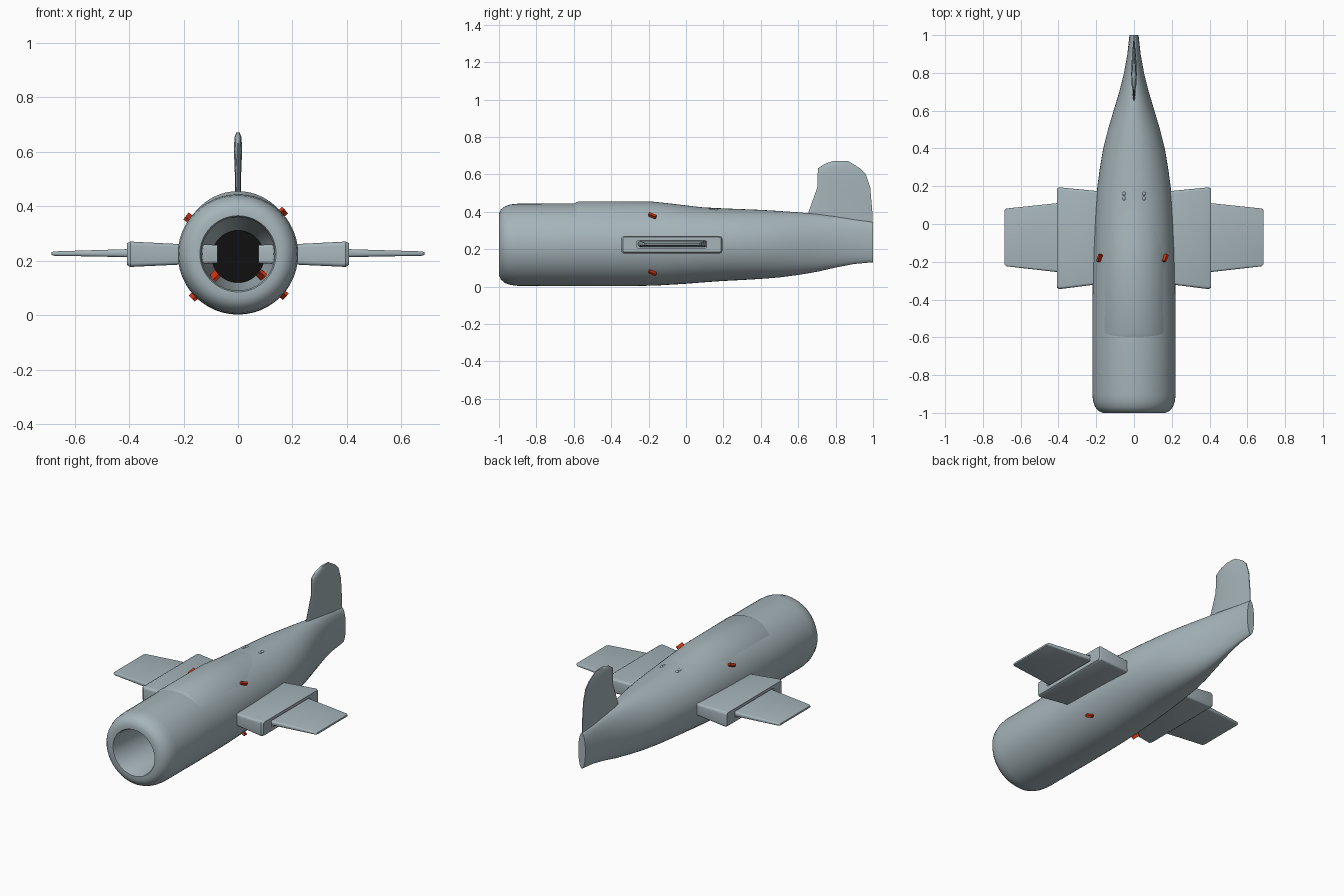
import bpy, bmesh, math
from mathutils import Matrix, Vector

if "Cube" in bpy.data.objects:
    bpy.data.objects.remove(bpy.data.objects["Cube"])


def material(name, rgb):
    m = bpy.data.materials.new(name)
    m.diffuse_color = (*rgb, 1)
    m.use_nodes = True
    m.node_tree.nodes["Principled BSDF"].inputs["Base Color"].default_value = m.diffuse_color
    return m


paint = material("blue_grey", (0.38, 0.46, 0.49))
black = material("black", (0.005, 0.005, 0.005))
red = material("red", (0.65, 0.035, 0.005))


def make(name, rings, cap_start=True, cap_end=True, angle=35, color=paint):
    """Skin a list of equal-length vertex rings into one object."""
    bm = bmesh.new()
    vs = [[bm.verts.new(p) for p in r] for r in rings]
    n = len(vs[0])
    for a, b in zip(vs, vs[1:]):
        for i in range(n):
            j = (i + 1) % n
            bm.faces.new((a[i], a[j], b[j], b[i]))
    if cap_start:
        bm.faces.new(vs[0])
    if cap_end:
        bm.faces.new(vs[-1])
    bmesh.ops.recalc_face_normals(bm, faces=bm.faces)
    me = bpy.data.meshes.new(name)
    bm.to_mesh(me)
    bm.free()
    ob = bpy.data.objects.new(name, me)
    bpy.context.collection.objects.link(ob)
    bpy.ops.object.select_all(action='DESELECT')
    ob.select_set(True)
    bpy.context.view_layer.objects.active = ob
    bpy.ops.object.shade_smooth_by_angle(angle=math.radians(angle))
    me.materials.append(color)
    return ob


def ellipse(y, w, z0, z1, n=48):
    cz, h = (z0 + z1) / 2, (z1 - z0) / 2
    return [(w * math.cos(2 * math.pi * i / n), y, cz + h * math.sin(2 * math.pi * i / n))
            for i in range(n)]


def rounded(x, y0, y1, z0, z1, r, n=4):
    """Rounded rectangle in the plane of constant x."""
    pts = []
    for k, (cy, cz) in enumerate([(y1 - r, z1 - r), (y0 + r, z1 - r), (y0 + r, z0 + r), (y1 - r, z0 + r)]):
        for i in range(n + 1):
            a = math.pi / 2 * (k + i / n)
            pts.append((x, cy + r * math.cos(a), cz + r * math.sin(a)))
    return pts


def both_sides(name, rings, **kw):
    for side, s in (("right", 1), ("left", -1)):
        make(f"{side}_{name}", [[(s * x, y, z) for x, y, z in r] for r in rings], **kw)


# Fuselage: intake duct, lip and outer skin in one loft (y, half width, bottom, top)
body = [
    (0.0, .095, .120, .310), (-.19, .130, .093, .355), (-.70, .135, .090, .360),
    (-.99, .135, .090, .360), (-1.0, .140, .085, .365), (-1.0, .165, .060, .390),
    (-.99, .187, .038, .412), (-.97, .205, .020, .428), (-.94, .216, .009, .439),
    (-.90, .221, .004, .443), (-.60, .221, .002, .445), (-.30, .219, .002, .445),
    (-.15, .215, .006, .443), (0, .209, .015, .431), (.10, .203, .023, .423),
    (.20, .194, .030, .418), (.30, .180, .035, .414), (.40, .163, .041, .410),
    (.50, .138, .049, .404), (.60, .108, .062, .397), (.70, .078, .079, .388),
    (.80, .053, .102, .376), (.90, .035, .121, .360), (1.0, .024, .130, .345)]
make("fuselage", [ellipse(*s) for s in body], cap_start=False)

# Dark engine face deep in the intake
make("engine_face", [ellipse(-.012, .096, .119, .311), ellipse(0, .096, .119, .311)], color=black)


# Low raised spine that blends into the fuselage top (y, half width, middle height, top)
def arch(y, w, mid, top, n=24):
    angles = [math.radians(38 + 104 * i / n) for i in range(n + 1)]
    return [(w * math.cos(a), y, mid + (top - mid) * math.sin(a)) for a in angles]


make("top_spine", [arch(*s) for s in [
    (-.61, .208, .225, .440), (-.575, .208, .235, .455), (-.18, .205, .234, .454),
    (-.10, .202, .228, .446), (.05, .194, .222, .428), (.15, .184, .220, .416)]])

# Inner wing boxes with a recessed end slot
both_sides("wing_box", [
    rounded(.075, -.305, .16, .190, .258, .010),
    rounded(.20, -.32, .175, .186, .260, .012),
    rounded(.395, -.345, .194, .177, .270, .015),
    rounded(.407, -.338, .188, .184, .264, .012),
    rounded(.407, -.262, .110, .206, .247, .008),
    rounded(.385, -.262, .110, .206, .247, .008)])

# Outer wing panels sliding out of the boxes
both_sides("outer_wing", [
    rounded(.30, -.262, .12, .211, .244, .012),
    rounded(.41, -.254, .11, .213, .242, .011),
    rounded(.675, -.224, .082, .218, .234, .007),
    rounded(.685, -.215, .073, .221, .231, .004)])


# Tail fin: lens sections stacked upward (z, leading y, trailing y, half thickness)
def lens(z, y0, y1, t):
    prof = [(0, .15), (.04, .5), (.12, .8), (.35, 1), (.7, .75), (1, .2)]
    half = [(t * k, y0 + (y1 - y0) * f, z) for f, k in prof]
    return half + [(-x, y, z) for x, y, z in reversed(half)]


make("tail_fin", [lens(*s) for s in [
    (.30, .62, .999, .010), (.39, .652, .997, .010), (.53, .702, .985, .012),
    (.60, .704, .962, .015), (.632, .706, .931, .014), (.655, .74, .893, .012),
    (.671, .785, .868, .006)]], angle=50)


# Red slanted pins through the skin; the lower ones reach into the duct
def pin(name, deg, r0, r1):
    m = (Matrix.Translation((0, -.18, .225)) @ Matrix.Rotation(-math.radians(deg), 4, 'Y')
         @ Matrix.Rotation(math.radians(-30), 4, 'X'))
    rings = [[m @ Vector(p) for p in rounded(r, -.021, .021, -.007, .007, .001, 1)] for r in (r0, r1)]
    make(name, rings, color=red)


for name, deg, r0 in (("upper_right_pin", 43, .19), ("upper_left_pin", 144, .19),
                      ("lower_left_pin", 224, .103), ("lower_right_pin", 318, .103)):
    pin(name, deg, r0, .236)

# Two pairs of small bumps on the back
for side, s in (("right", 1), ("left", -1)):
    for k, y in enumerate((.135, .16)):
        bpy.ops.mesh.primitive_uv_sphere_add(segments=16, ring_count=8, radius=.01,
                                             location=(s * .052, y, .412))
        ob = bpy.context.object
        ob.name = f"{side}_bump_{k + 1}"
        ob.scale = (.9, 1.1, .7)
        ob.data.materials.append(paint)
        bpy.ops.object.shade_smooth()
